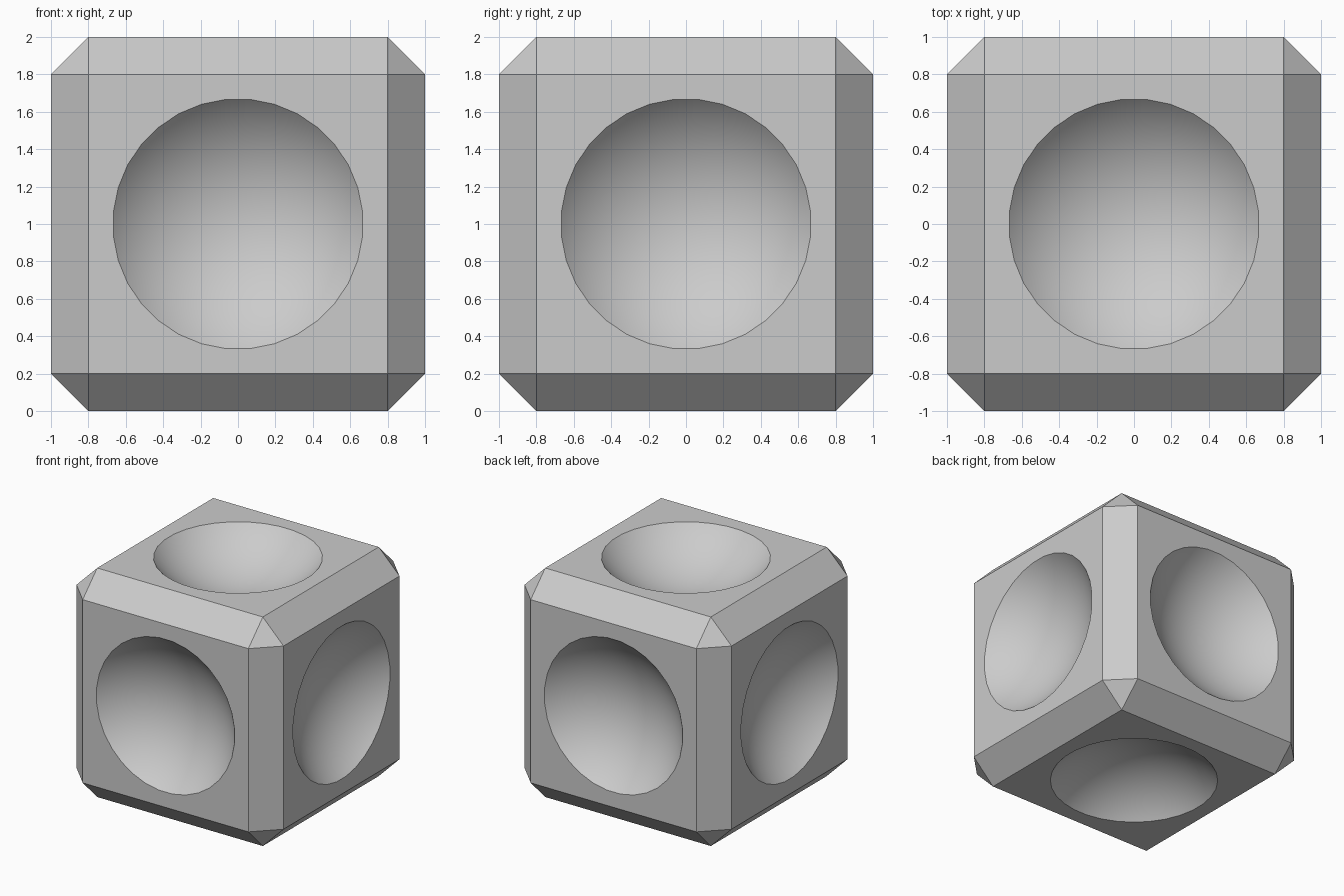
import bpy, bmesh, math
from mathutils import Matrix, Vector

if "Cube" in bpy.data.objects:
    bpy.data.objects.remove(bpy.data.objects["Cube"])


def make_object(name, bm):
    mesh = bpy.data.meshes.new(name)
    bm.normal_update()
    bm.to_mesh(mesh)
    bm.free()
    obj = bpy.data.objects.new(name, mesh)
    bpy.context.collection.objects.link(obj)
    return obj


CENTRE = Vector((0, 0, 1))
CHAMFER = 0.2
BALL_RADIUS = 0.9
BALL_OFFSET = 1.6

# Chamfered cube
bm = bmesh.new()
bmesh.ops.create_cube(bm, size=2, matrix=Matrix.Translation(CENTRE))
bmesh.ops.bevel(bm, geom=bm.edges[:], offset=CHAMFER, offset_type='OFFSET',
                segments=1, profile=0.5, affect='EDGES')
cube = make_object("dimpled_cube", bm)

# Six balls, one in front of each face, poles facing the cube
bm = bmesh.new()
half_step = Matrix.Rotation(math.pi / 32, 4, 'Z')
for axis in range(3):
    for side in (-1, 1):
        direction = Vector((0, 0, 0))
        direction[axis] = side
        turn = direction.to_track_quat('Z', 'Y').to_matrix().to_4x4()
        place = Matrix.Translation(CENTRE + direction * BALL_OFFSET)
        bmesh.ops.create_uvsphere(bm, u_segments=32, v_segments=32,
                                  radius=BALL_RADIUS,
                                  matrix=place @ turn @ half_step)
cutter = make_object("dimple_cutter", bm)
cutter.hide_render = True

# Cut the dimples
mod = cube.modifiers.new("dimples", 'BOOLEAN')
mod.operation = 'DIFFERENCE'
mod.solver = 'EXACT'
mod.object = cutter
bpy.ops.object.select_all(action='DESELECT')
cube.select_set(True)
bpy.context.view_layer.objects.active = cube
bpy.ops.object.modifier_apply(modifier=mod.name)
bpy.data.objects.remove(cutter)

# Smooth bowls, crisp rims and chamfers
bpy.ops.object.shade_smooth_by_angle(angle=math.radians(25))
